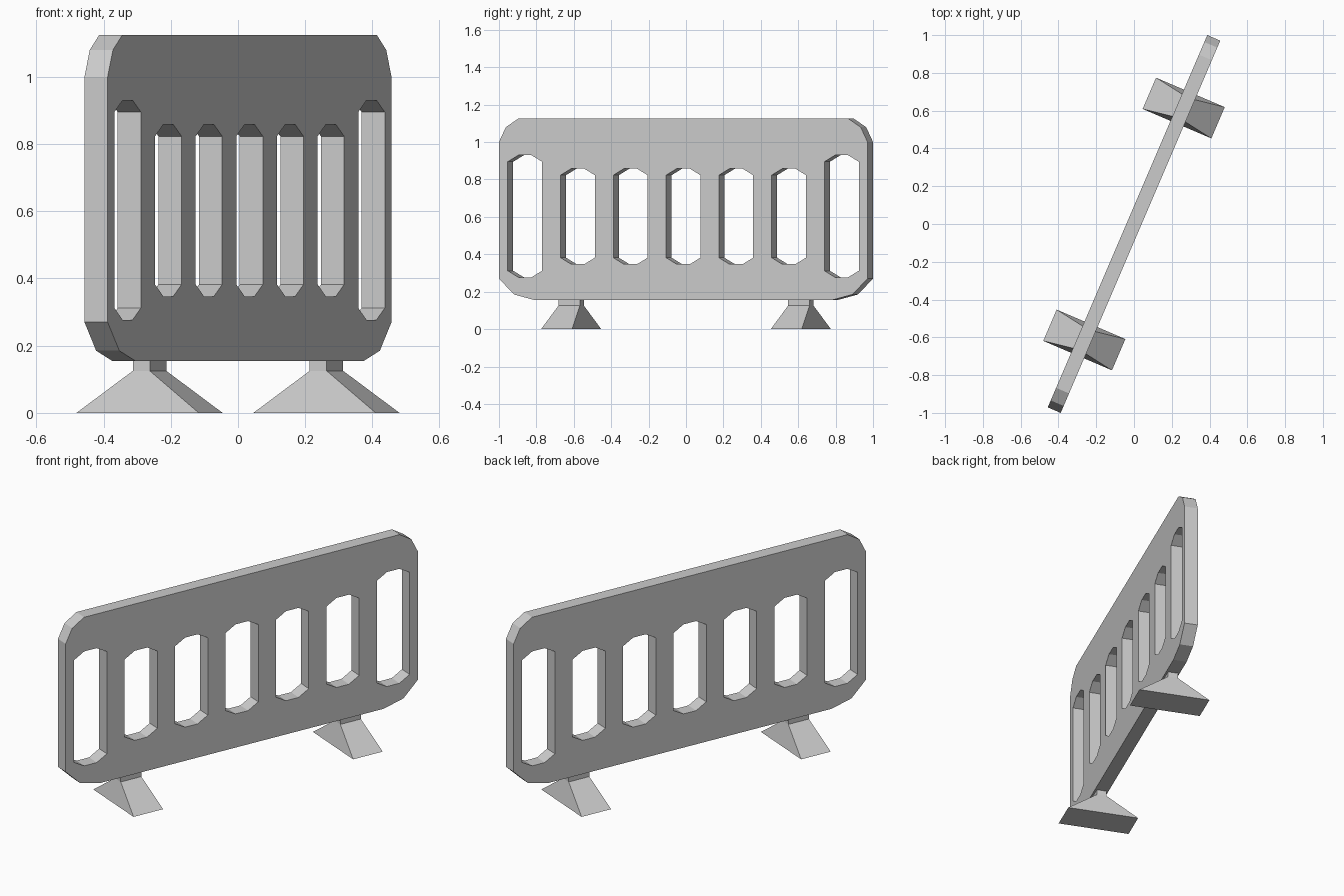
import bpy, bmesh
from math import sin, cos, radians
from mathutils import Matrix

if "Cube" in bpy.data.objects:
    bpy.data.objects.remove(bpy.data.objects["Cube"])

ANGLE = radians(23.2)
S, C = sin(ANGLE), cos(ANGLE)
# local axes: x along the panel, y up, z through the panel thickness
PLACE = Matrix(((S, 0, C, 0), (C, 0, -S, 0), (0, 1, 0, 0), (0, 0, 0, 1)))
THICK, HALF = 0.075, 1.072


def add_spline(curve, points):
    sp = curve.splines.new('POLY')
    sp.points.add(len(points) - 1)
    for p, (x, y) in zip(sp.points, points):
        p.co = (x, y, 0, 1)
    sp.use_cyclic_u = True
    sp.use_smooth = False


def slot(cx, low, high, w=0.1, tip=0.038, bevel=0.035):
    return [(cx - w, low + bevel), (cx - tip, low), (cx + tip, low), (cx + w, low + bevel),
            (cx + w, high - bevel), (cx + tip, high), (cx - tip, high), (cx - w, high - bevel)]


# panel: chamfered outline with seven slots, filled and extruded
curve = bpy.data.curves.new("barrier_panel", 'CURVE')
curve.dimensions = '2D'
curve.fill_mode = 'BOTH'
curve.extrude = THICK / 2
right = [(HALF - 0.208, 0.155), (HALF - 0.088, 0.185), (HALF, 0.27),
         (HALF, 1.0), (HALF - 0.04, 1.08), (HALF - 0.112, 1.125)]
add_spline(curve, right + [(-x, y) for x, y in reversed(right)])
for i in range(-3, 4):
    low, high = (0.277, 0.93) if abs(i) == 3 else (0.347, 0.858)
    add_spline(curve, slot(i * 0.307, low, high))
panel = bpy.data.objects.new("barrier_panel", curve)
bpy.context.collection.objects.link(panel)
bpy.context.view_layer.objects.active = panel
panel.select_set(True)
bpy.ops.object.convert(target='MESH')
panel = bpy.context.object
bm = bmesh.new()
bm.from_mesh(panel.data)
bmesh.ops.remove_doubles(bm, verts=bm.verts, dist=0.0001)
bmesh.ops.recalc_face_normals(bm, faces=bm.faces)
for f in bm.faces:
    f.smooth = False
bm.to_mesh(panel.data)
bm.free()
panel.matrix_world = PLACE


# feet: tapered block with a short neck up into the panel
def foot(name, cx):
    bm = bmesh.new()
    levels = [(0, 0.09, 0.198), (0.125, 0.0625, 0.0275), (0.16, 0.0625, 0.0275)]
    rings = [[bm.verts.new((cx + sx * hx, h, sz * hz))
              for sx, sz in ((-1, -1), (1, -1), (1, 1), (-1, 1))] for h, hx, hz in levels]
    for a, b in zip(rings, rings[1:]):
        for k in range(4):
            j = (k + 1) % 4
            bm.faces.new((a[k], a[j], b[j], b[k]))
    bm.faces.new(rings[0])
    bm.faces.new(rings[-1])
    bmesh.ops.recalc_face_normals(bm, faces=bm.faces)
    mesh = bpy.data.meshes.new(name)
    bm.to_mesh(mesh)
    bm.free()
    ob = bpy.data.objects.new(name, mesh)
    ob.matrix_world = PLACE
    bpy.context.collection.objects.link(ob)


foot("left_foot", -0.668)
foot("right_foot", 0.668)
